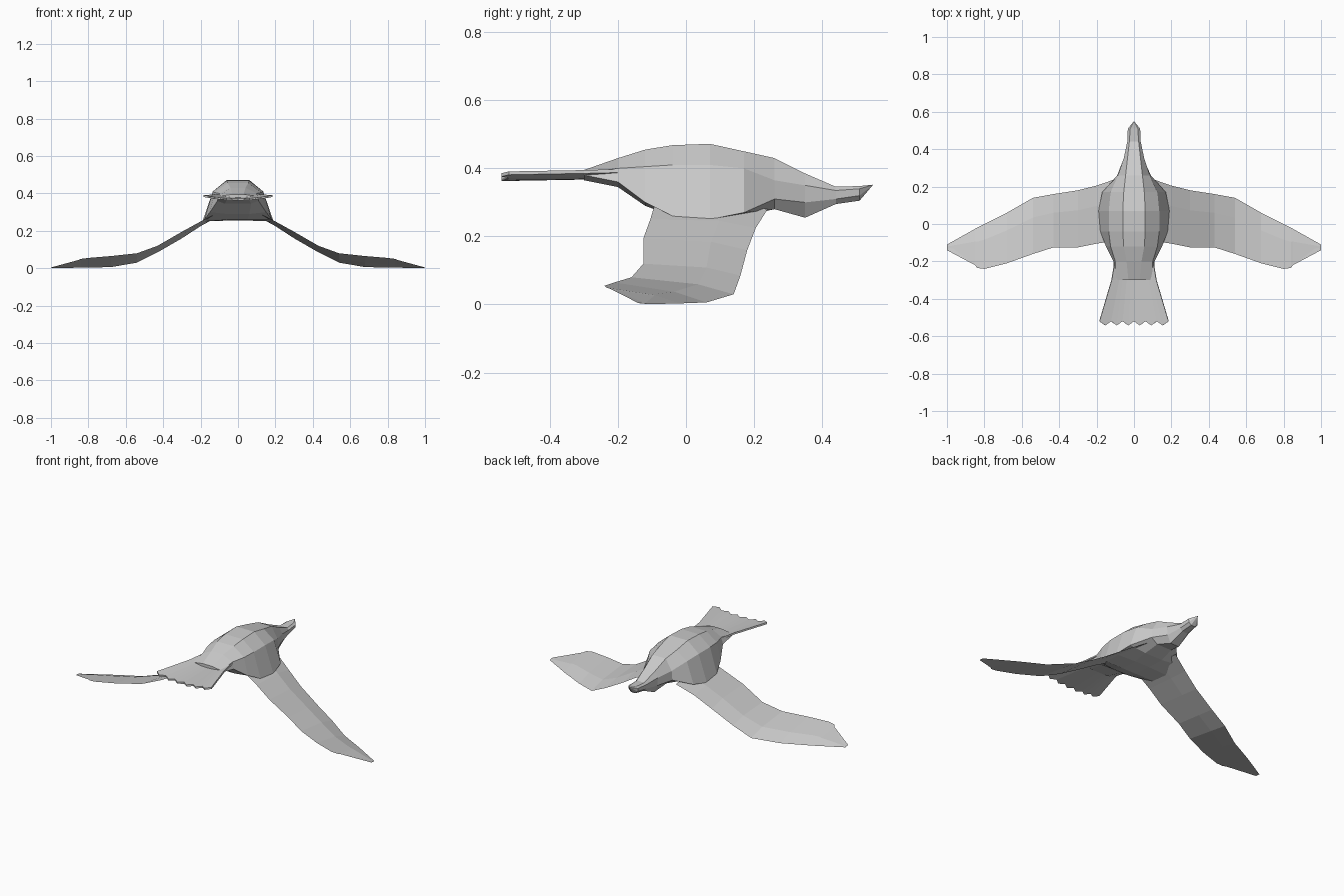
import bpy
import bmesh
from mathutils import Vector

default_cube = bpy.data.objects.get("Cube")
if default_cube:
    bpy.data.objects.remove(default_cube, do_unlink=True)

# One plain grey for the whole bird
grey = bpy.data.materials.new("plain grey")
grey.use_nodes = True
colour = (0.6, 0.6, 0.6, 1)
grey.diffuse_color = colour
grey.node_tree.nodes["Principled BSDF"].inputs["Base Color"].default_value = colour


def finish(name, mesh_builder):
    """Turn a bmesh into a flat-shaded object with the grey material."""
    bmesh.ops.recalc_face_normals(mesh_builder, faces=mesh_builder.faces)
    mesh = bpy.data.meshes.new(name)
    mesh_builder.to_mesh(mesh)
    mesh_builder.free()
    mesh.materials.append(grey)
    part = bpy.data.objects.new(name, mesh)
    bpy.context.collection.objects.link(part)
    return part


def loft(name, rings, tip=None):
    """Skin closed rings of points, capping the ends or closing on a tip."""
    builder = bmesh.new()
    loops = [[builder.verts.new(point) for point in ring] for ring in rings]
    count = len(loops[0])
    for first, second in zip(loops, loops[1:]):
        for i in range(count):
            j = (i + 1) % count
            builder.faces.new((first[i], first[j], second[j], second[i]))
    builder.faces.new(loops[0])
    if tip is None:
        builder.faces.new(loops[-1])
    else:
        point = builder.verts.new(tip)
        for i in range(count):
            builder.faces.new((loops[-1][i], loops[-1][(i + 1) % count], point))
    return finish(name, builder)


# Body, from the rump to the head: y, then half width and height
# of the back, the side crease, the flank and the belly
body_sections = [
    (-0.30, 0.03, 0.395, 0.10, 0.385, 0.11, 0.38, 0.06, 0.365),
    (-0.20, 0.04, 0.43, 0.10, 0.40, 0.11, 0.36, 0.07, 0.345),
    (-0.12, 0.055, 0.455, 0.125, 0.405, 0.15, 0.30, 0.06, 0.29),
    (-0.04, 0.06, 0.468, 0.135, 0.41, 0.18, 0.26, 0.05, 0.26),
    (0.07, 0.06, 0.472, 0.135, 0.41, 0.19, 0.25, 0.05, 0.255),
    (0.17, 0.055, 0.45, 0.125, 0.40, 0.17, 0.27, 0.06, 0.26),
    (0.26, 0.045, 0.43, 0.085, 0.365, 0.09, 0.31, 0.05, 0.28),
    (0.35, 0.035, 0.385, 0.055, 0.35, 0.05, 0.30, 0.03, 0.255),
    (0.44, 0.025, 0.346, 0.036, 0.335, 0.035, 0.31, 0.02, 0.295),
    (0.51, 0.02, 0.348, 0.033, 0.34, 0.03, 0.32, 0.015, 0.305),
]
body_rings = []
for y, *profile in body_sections:
    half = list(zip(profile[::2], profile[1::2]))
    left = [(x, y, z) for x, z in half]
    right = [(-x, y, z) for x, z in reversed(half)]
    body_rings.append(left + right)
loft("body_and_head", body_rings, tip=(0, 0.55, 0.352))

# Wings: x, leading edge y and z, trailing edge y and z
wing_stations = [
    (0.10, 0.24, 0.28, -0.09, 0.30),
    (0.20, 0.205, 0.225, -0.105, 0.25),
    (0.30, 0.18, 0.16, -0.125, 0.195),
    (0.43, 0.16, 0.085, -0.125, 0.12),
    (0.54, 0.14, 0.03, -0.16, 0.08),
    (0.68, 0.06, 0.006, -0.21, 0.065),
    (0.80, 0.0, 0.004, -0.24, 0.055),
    (0.84, -0.02, 0.003, -0.235, 0.05),
    (0.85, -0.026, 0.003, -0.22, 0.045),
    (1.0, -0.11, 0.001, -0.14, 0.004),
]


def wing(name, side):
    rings = []
    for x, front_y, front_z, back_y, back_z in wing_stations:
        front = Vector((side * x, front_y, front_z))
        back = Vector((side * x, back_y, back_z))
        swell = Vector((0, 0, 0.04 * (front_y - back_y)))
        upper = front.lerp(back, 0.35) + swell
        lower = front.lerp(back, 0.4)
        rings.append([front, upper, back, lower])
    return loft(name, rings)


wing("left_wing", 1)
wing("right_wing", -1)


# Tail: a thin dished fan with a scalloped rear edge
def tail_fan(feathers=6, thickness=0.01):
    builder = bmesh.new()
    columns = feathers * 2
    rows = []
    for i in range(columns + 1):
        across = 2 * i / columns - 1
        scallop = 0.022 if i % 2 else 0
        lift = 0.018 * across * across
        points = [
            (0.10 * across, -0.18, 0.375 + lift),
            (0.12 * across, -0.30, 0.372 + lift),
            (0.185 * across, -0.52 - scallop, 0.368 + lift),
        ]
        rows.append([builder.verts.new(point) for point in points])
    for first, second in zip(rows, rows[1:]):
        for k in range(len(first) - 1):
            builder.faces.new((first[k], first[k + 1], second[k + 1], second[k]))
    tail = finish("tail", builder)
    shell = tail.modifiers.new("feather thickness", "SOLIDIFY")
    shell.thickness = thickness
    shell.offset = 0
    return tail


tail_fan()
